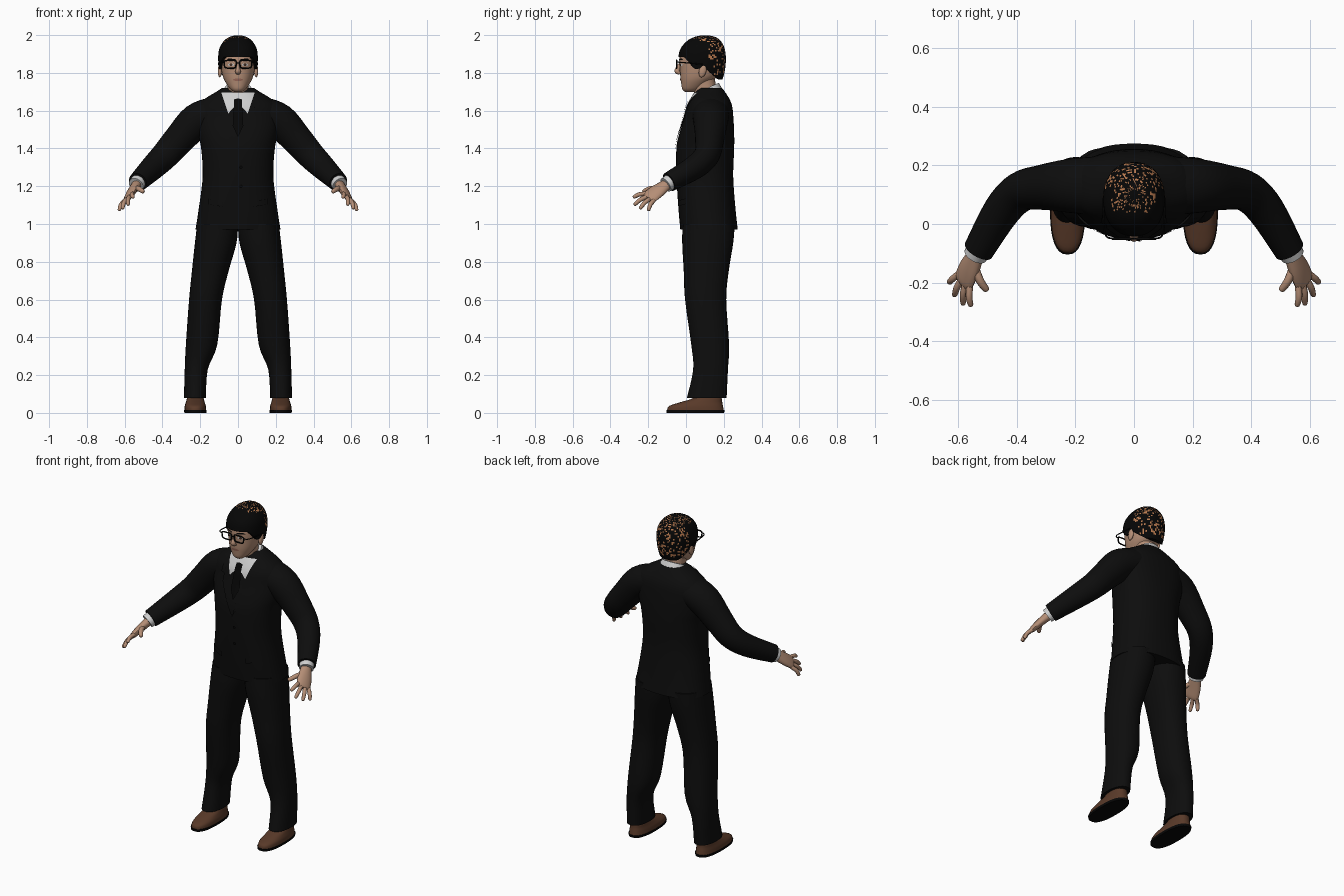
import bpy, bmesh, math, random
from mathutils import Vector
from mathutils.bvhtree import BVHTree

random.seed(4)
if "Cube" in bpy.data.objects:
    bpy.data.objects.remove(bpy.data.objects["Cube"])
made = []


def material(name, r, g, b):
    m = bpy.data.materials.new(name)
    m.use_nodes = True
    m.diffuse_color = (r, g, b, 1)
    m.node_tree.nodes["Principled BSDF"].inputs["Base Color"].default_value = (r, g, b, 1)
    return m


suit = material("suit black", .004, .004, .004)
black = material("hair black", .002, .002, .002)
skin = material("skin", .46, .27, .18)
lip = material("lips", .32, .14, .1)
white = material("shirt white", .62, .62, .62)
brown = material("shoe brown", .1, .042, .022)
scalp = material("scalp orange", .5, .2, .08)
iris = material("eye brown", .06, .03, .02)


def finish(name, bm, mats, mirror=False):
    me = bpy.data.meshes.new(name)
    bm.to_mesh(me)
    bm.free()
    ob = bpy.data.objects.new(name, me)
    bpy.context.scene.collection.objects.link(ob)
    for m in mats:
        me.materials.append(m)
    if mirror:
        ob.modifiers.new("Mirror", 'MIRROR').use_mirror_merge = False
    made.append(ob)
    return ob


def smooth_rows(rows, steps):
    """Catmull-Rom interpolation of rows of numbers."""
    out = []
    for i in range(len(rows) - 1):
        a, b, c, d = (rows[max(0, min(len(rows) - 1, i + k))] for k in (-1, 0, 1, 2))
        for s in range(steps):
            t = s / steps
            out.append([q + t / 2 * (r - p + t * (2*p - 5*q + 4*r - w + t * (3*(q - r) + w - p)))
                        for p, q, r, w in zip(a, b, c, d)])
    return out + [list(rows[-1])]


def skin_rings(rings):
    """Join rings of points into a capped tube."""
    bm = bmesh.new()
    loops = [[bm.verts.new(p) for p in ring] for ring in rings]
    n = len(loops[0])
    for lo, hi in zip(loops, loops[1:]):
        for i in range(n):
            j = (i + 1) % n
            bm.faces.new((lo[i], lo[j], hi[j], hi[i]))
    bm.faces.new(loops[0])
    bm.faces.new(loops[-1])
    bmesh.ops.recalc_face_normals(bm, faces=bm.faces)
    return bm


def circle(n, power=2):
    for i in range(n):
        a = math.tau * i / n
        yield [math.copysign(abs(f) ** (2 / power), f) for f in (math.cos(a), math.sin(a))]


def stack(rows, n=32, power=2.2, shear=0, steps=4):
    """Level rings from rows of x, y, z, half width, half depth."""
    return skin_rings([[(x + u * rx, y + v * ry, z + shear * v * ry) for u, v in circle(n, power)]
                       for x, y, z, rx, ry in smooth_rows(rows, steps)])


def sweep(rows, side=(0, 1, 0), n=16, steps=4):
    """Rings square to a path, from rows of x, y, z, radius along side, other radius."""
    rows = smooth_rows(rows, steps)
    pts = [Vector(r[:3]) for r in rows]
    rings = []
    for i, r in enumerate(rows):
        t = (pts[min(i + 1, len(pts) - 1)] - pts[max(i - 1, 0)]).normalized()
        b = t.cross(Vector(side)).normalized()
        a = b.cross(t)
        rings.append([pts[i] + a * u * r[3] + b * v * r[4] for u, v in circle(n)])
    return skin_rings(rings)


def plate(name, outline, target, mat, lift=.004, mirror=True):
    """Thin piece of cloth or paint laid on the front of a target."""
    tree = BVHTree.FromPolygons([v.co for v in target.data.vertices],
                                [p.vertices[:] for p in target.data.polygons])
    bm = bmesh.new()
    bm.faces.new([bm.verts.new((x, 0, z)) for x, z in outline])
    bmesh.ops.triangulate(bm, faces=bm.faces)
    bmesh.ops.subdivide_edges(bm, edges=bm.edges, cuts=4, use_grid_fill=True)
    for v in bm.verts:
        hit = tree.ray_cast(Vector((v.co.x, -1, v.co.z)), Vector((0, 1, 0)))[0]
        if hit:
            v.co.y = hit.y - lift
    bm.normal_update()
    bmesh.ops.reverse_faces(bm, faces=[f for f in bm.faces if f.normal.y > 0])
    return finish(name, bm, [mat], mirror)


def oval(x, z, rx, rz):
    return [(x + u * rx, z + v * rz) for u, v in circle(12)]


# Jacket body
jacket = finish("jacket", stack([
    (0, .122, .97, .225, .152), (0, .111, 1.08, .208, .151), (0, .1, 1.25, .187, .15),
    (0, .102, 1.4, .195, .153), (0, .11, 1.48, .212, .145), (0, .121, 1.56, .222, .13),
    (0, .125, 1.62, .215, .12), (0, .128, 1.66, .18, .103), (0, .128, 1.7, .115, .078),
    (0, .13, 1.72, .085, .06)], n=48, power=2.3), [suit])

# Sleeves, shirt cuffs and trouser legs
finish("sleeves", sweep([
    (.13, .13, 1.585, .1, .088), (.22, .13, 1.545, .092, .092), (.31, .125, 1.45, .077, .082),
    (.385, .11, 1.365, .068, .074), (.45, .045, 1.3, .062, .066),
    (.53, -.09, 1.222, .052, .052)], n=28), [suit], True)
finish("shirt_cuffs", sweep([(.525, -.08, 1.226, .042, .042), (.54, -.107, 1.207, .041, .041)],
                            n=24), [white], True)
finish("trousers", stack([
    (.228, .11, .08, .058, .105), (.221, .13, .23, .061, .092), (.193, .128, .36, .083, .1),
    (.172, .104, .6, .087, .109), (.147, .107, .75, .097, .119), (.118, .115, .9, .11, .135),
    (.108, .12, 1, .108, .138)]), [suit], True)

# Shoes
finish("soles", stack([(.226, .05, 0, .058, .152), (.226, .05, .014, .06, .154)], power=2.5),
       [black], True)
finish("shoes", stack([
    (.226, .05, .014, .058, .15), (.226, .053, .036, .056, .143), (.226, .08, .056, .05, .112),
    (.226, .11, .075, .045, .08), (.226, .12, .1, .04, .06)], power=2.4), [brown], True)

# Hands: palm, four fingers and thumb
across = Vector((-.58, -.61, .54))
knuckles = Vector((.578, -.19, 1.143))
finish("palms", sweep([
    (.535, -.1, 1.21, .03, .026), (.56, -.15, 1.175, .043, .022), (.578, -.19, 1.145, .044, .017),
    (.584, -.203, 1.135, .036, .01)], across), [skin], True)


def digit(name, start, tip, r):
    start, tip = Vector(start), Vector(tip)
    mid = (start + tip) / 2 + Vector((.005, -.003, .006))
    near = mid.lerp(tip, .85)
    finish(name, sweep([(*start, r, r), (*mid, r, r), (*near, r * .8, r * .8),
                        (*tip, r * .3, r * .3)], across, n=10), [skin], True)


tips = {"little": (.63, -.2, 1.07), "ring": (.612, -.245, 1.08),
        "middle": (.582, -.275, 1.1), "index": (.555, -.28, 1.14)}
for i, (label, tip) in enumerate(tips.items()):
    digit(label + "_fingers", knuckles + across * (i - 1.5) * .022, tip, .0115)
digit("thumbs", (.54, -.15, 1.19), (.5, -.228, 1.17), .014)

# Neck and shirt collar
finish("neck", stack([(0, .115, 1.64, .06, .062), (0, .1, 1.72, .056, .06),
                      (0, .09, 1.79, .06, .06)]), [skin])
finish("shirt_collar", stack([(0, .115, 1.68, .09, .077), (0, .108, 1.718, .07, .066)],
                             shear=.45), [white])

# Shirt front, tie, lapels, pockets and buttons
plate("shirt_front", [(0, 1.615), (.025, 1.615), (.052, 1.585), (.088, 1.695), (0, 1.695)],
      jacket, white)
plate("tie", [(0, 1.46), (.028, 1.52), (.012, 1.625), (.02, 1.66), (0, 1.665)],
      jacket, black, .009)
plate("lapels", [(0, 1.36), (.095, 1.54), (.085, 1.585), (.115, 1.59), (.105, 1.685),
                 (.088, 1.695), (.05, 1.57)], jacket, suit, .007)
plate("pocket_flaps", [(.08, 1.09), (.16, 1.105), (.16, 1.135), (.08, 1.12)], jacket, suit, .008)
for z in (1.2, 1.3):
    plate("jacket_button", oval(.015, z, .009, .009), jacket, black, .008, False)

# Head
head = finish("head", stack([
    (0, .02, 1.7, .022, .026), (0, .03, 1.715, .042, .05), (0, .05, 1.75, .066, .076),
    (0, .068, 1.78, .08, .098), (0, .078, 1.82, .089, .11), (0, .082, 1.86, .093, .117),
    (0, .085, 1.9, .093, .115), (0, .09, 1.94, .083, .1), (0, .095, 1.975, .055, .065),
    (0, .095, 1.985, .02, .025)]), [skin])
finish("nose", sweep([(0, -.028, 1.855, .006, .007), (0, -.042, 1.825, .012, .01),
                      (0, -.046, 1.808, .014, .015), (0, -.032, 1.796, .006, .012)]), [skin])
ears = bmesh.new()
bmesh.ops.create_uvsphere(ears, u_segments=16, v_segments=10, radius=1)
for v in ears.verts:
    v.co = Vector((.096 + v.co.x * .011, .088 + v.co.y * .02 + v.co.z * .006, 1.81 + v.co.z * .034))
finish("ears", ears, [skin], True)
plate("eye_whites", oval(.037, 1.843, .017, .007), head, white, .002)
plate("irises", oval(.037, 1.843, .008, .007), head, iris, .004)
plate("eyebrows", [(.014, 1.866), (.06, 1.868), (.05, 1.877), (.014, 1.873)], head, black, .003)
plate("mouth", oval(0, 1.764, .026, .007), head, lip, .003, False)


# Hair: a shell trimmed along the hairline, with scalp showing at the crown and back
def hairline(y):
    marks = [(-1, 1.885), (-.01, 1.885), (.045, 1.82), (.1, 1.825), (.17, 1.765), (1, 1.765)]
    for (y0, z0), (y1, z1) in zip(marks, marks[1:]):
        if y <= y1:
            return z0 + (z1 - z0) * (y - y0) / (y1 - y0)


hair = stack([
    (0, .08, 1.76, .075, .09), (0, .08, 1.765, .088, .112), (0, .083, 1.82, .1, .124),
    (0, .085, 1.88, .105, .126), (0, .088, 1.93, .098, .116), (0, .095, 1.97, .074, .088),
    (0, .1, 1.99, .045, .055), (0, .1, 1.999, .014, .018)], n=80, steps=6)
for v in hair.verts:
    v.co.z = max(v.co.z, hairline(v.co.y))
bmesh.ops.remove_doubles(hair, verts=hair.verts, dist=.0004)
for f in hair.faces:
    c = f.calc_center_median()
    crown = c.y > .12 or (c.z > 1.965 and c.y > .04)
    if crown and c.z > 1.79 and len(f.verts) < 5 and random.random() < .22:
        f.material_index = 1
finish("hair", hair, [black, scalp])

# Glasses
rim = [(.01, 1.845), (.013, 1.864), (.04, 1.866), (.07, 1.863), (.073, 1.845), (.066, 1.828),
       (.04, 1.825), (.015, 1.828), (.01, 1.845)]
finish("glasses_rims", sweep([(x, -.05, z, .004, .004) for x, z in rim], n=8), [black], True)
finish("glasses_bridge", sweep([(-.012, -.05, 1.852, .003, .003), (.012, -.05, 1.852, .003, .003)],
                               (0, 0, 1), n=8), [black])
finish("glasses_temples", sweep([(.072, -.05, 1.856, .003, .003), (.1, -.03, 1.856, .003, .003),
                                 (.104, .09, 1.845, .003, .003)], (0, 0, 1), n=8), [black], True)

# Smooth shading with sharp hems and soles
bpy.ops.object.select_all(action='DESELECT')
for ob in made:
    ob.select_set(True)
bpy.context.view_layer.objects.active = jacket
bpy.ops.object.shade_smooth_by_angle(angle=math.radians(45))
